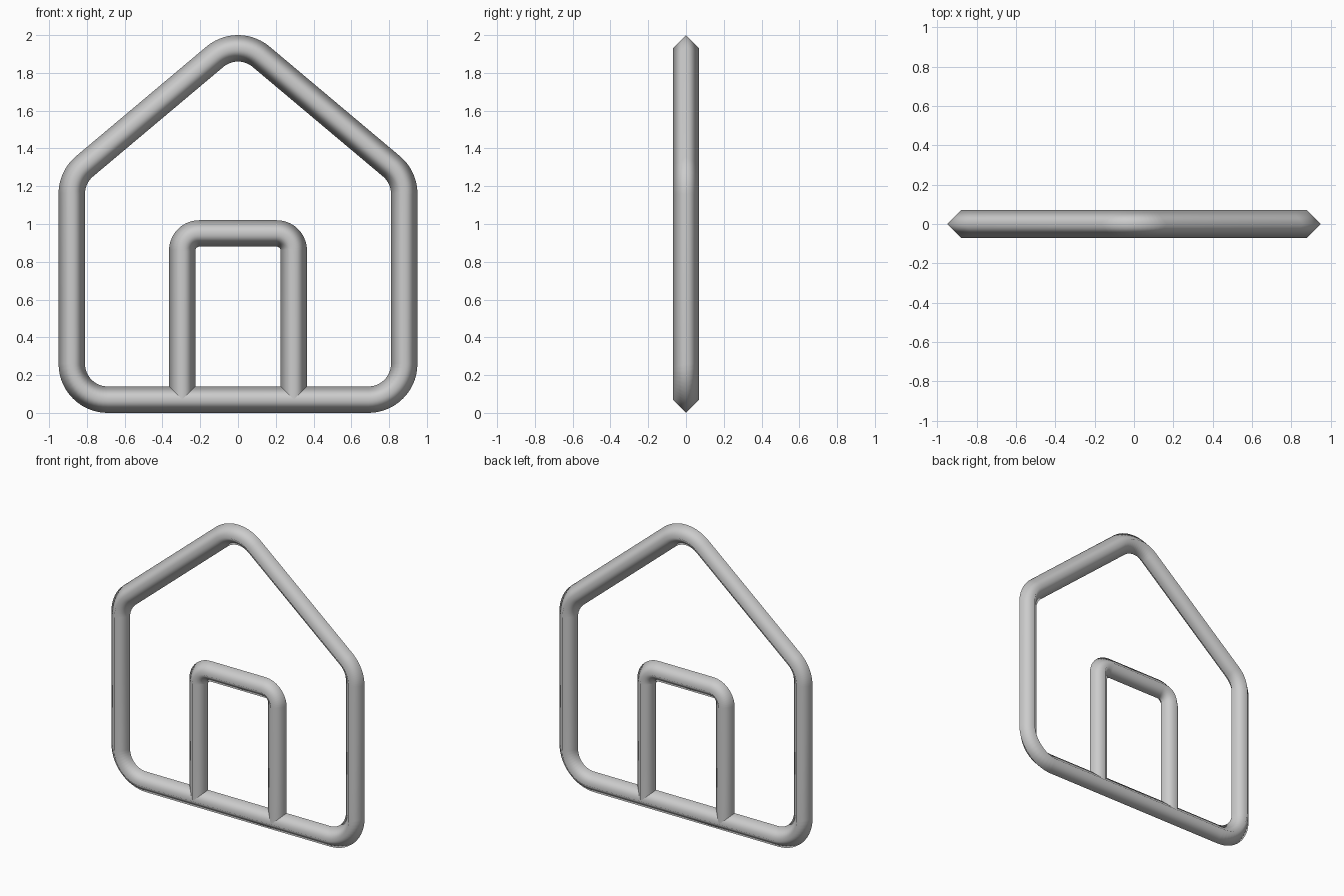
import bpy, bmesh, math

if "Cube" in bpy.data.objects:
    bpy.data.objects.remove(bpy.data.objects["Cube"])

TUBE = 0.07  # half-width of the diamond cross-section

grey = bpy.data.materials.new("light grey")
grey.diffuse_color = (0.6, 0.6, 0.6, 1)
grey.use_nodes = True
grey.node_tree.nodes["Principled BSDF"].inputs["Base Color"].default_value = grey.diffuse_color


def arc(cx, cz, r, a0, a1, steps=14):
    """Path stations (x, z, outward angle) around one rounded corner."""
    out = []
    for i in range(steps + 1):
        a = math.radians(a0 + (a1 - a0) * i / steps)
        out.append((cx + r * math.cos(a), cz + r * math.sin(a), a))
    return out


def tube(name, path, closed):
    """Sweep a diamond section along a flat path in the xz plane."""
    bm = bmesh.new()
    rings = []
    for x, z, a in path:
        c, s = math.cos(a) * TUBE, math.sin(a) * TUBE
        rings.append([bm.verts.new(p) for p in (
            (x + c, 0, z + s), (x, TUBE, z), (x - c, 0, z - s), (x, -TUBE, z))])
    n = len(rings)
    for i in range(n if closed else n - 1):
        r0, r1 = rings[i], rings[(i + 1) % n]
        for j in range(4):
            k = (j + 1) % 4
            bm.faces.new((r0[j], r0[k], r1[k], r1[j]))
    for f in bm.faces:
        f.smooth = True
    if not closed:
        bm.faces.new(rings[0])
        bm.faces.new(rings[-1])
    bmesh.ops.recalc_face_normals(bm, faces=bm.faces)
    if not closed:  # keep the hidden end caps from bending the shading
        for f in bm.faces:
            if not f.smooth:
                for e in f.edges:
                    e.smooth = False
    me = bpy.data.meshes.new(name)
    bm.to_mesh(me)
    bm.free()
    me.materials.append(grey)
    ob = bpy.data.objects.new(name, me)
    bpy.context.collection.objects.link(ob)
    return ob


# House outline: floor, walls and gable roof with rounded corners
R = 0.19
outline = (arc(0.69, 0.26, R, -90, 0) + arc(0.69, 1.16, R, 0, 50)
           + arc(0, 1.74, R, 50, 130) + arc(-0.69, 1.16, R, 130, 180)
           + arc(-0.69, 0.26, R, 180, 270))
tube("house_outline", outline, True)

# Door frame: upside-down U standing on the floor bar
door = ([(0.295, 0.07, 0)] + arc(0.205, 0.86, 0.09, 0, 90)
        + arc(-0.205, 0.86, 0.09, 90, 180) + [(-0.295, 0.07, math.pi)])
tube("door_frame", door, False)
